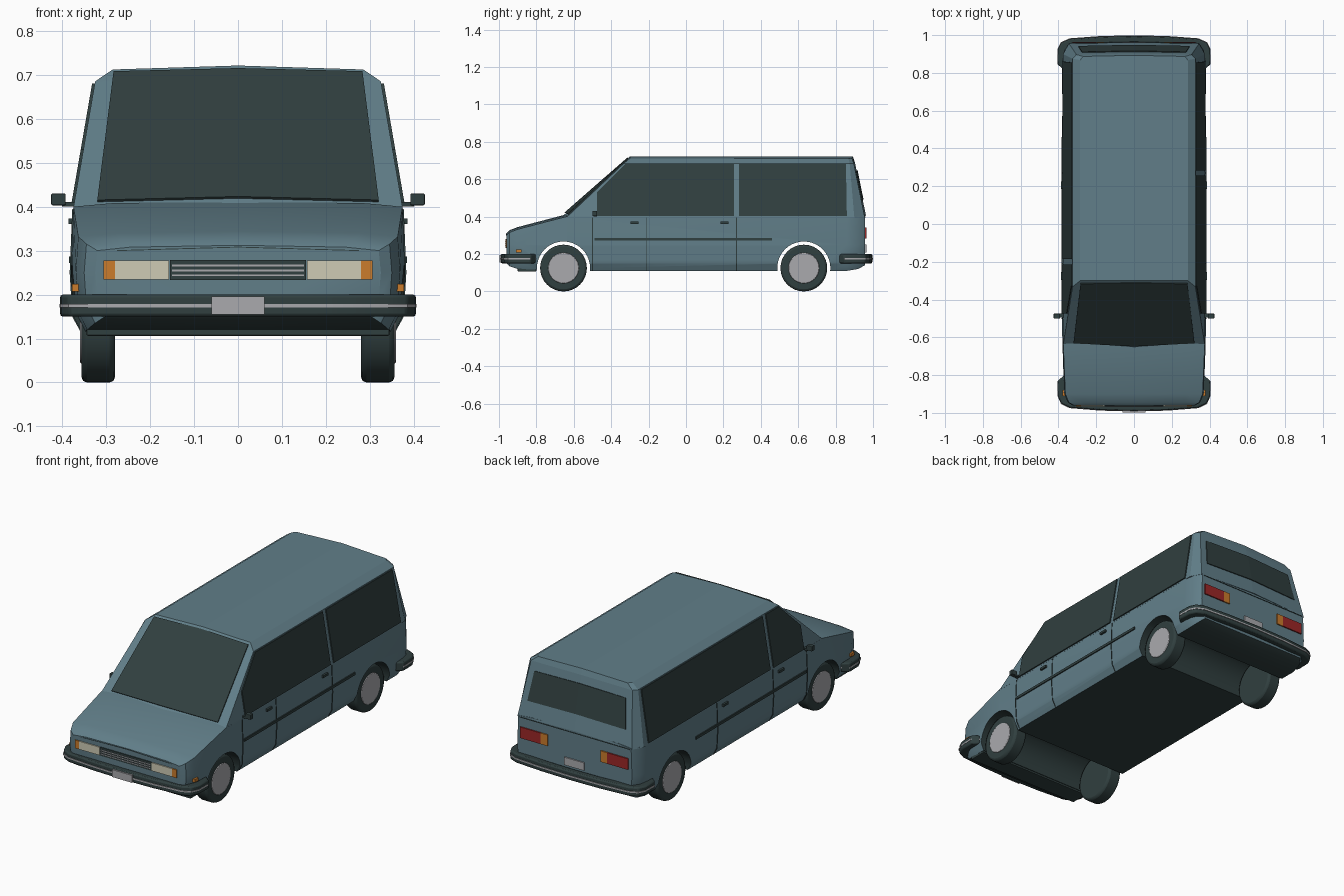
import bpy, bmesh, math
from mathutils import Vector

if "Cube" in bpy.data.objects:
    bpy.data.objects.remove(bpy.data.objects["Cube"], do_unlink=True)


def material(name, r, g, b):
    m = bpy.data.materials.new(name)
    m.use_nodes = True
    m.diffuse_color = (r, g, b, 1)
    m.node_tree.nodes["Principled BSDF"].inputs["Base Color"].default_value = (r, g, b, 1)
    return m


BLUE = material("blue_paint", .12, .21, .25)
DARK = material("dark_trim", .03, .05, .05)
CREAM = material("headlight_cream", .62, .6, .46)
ORANGE = material("indicator_orange", .6, .2, .025)
RED = material("tail_red", .33, .02, .02)
SILVER = material("silver", .4, .4, .42)


def mesh(name, verts, faces, mat, solid=0, bevel=0, smooth=False):
    me = bpy.data.meshes.new(name)
    me.from_pydata([tuple(v) for v in verts], [], faces)
    bm = bmesh.new()
    bm.from_mesh(me)
    bmesh.ops.recalc_face_normals(bm, faces=bm.faces)
    bm.to_mesh(me)
    bm.free()
    me.materials.append(mat)
    ob = bpy.data.objects.new(name, me)
    bpy.context.collection.objects.link(ob)
    if solid:
        mod = ob.modifiers.new("thickness", "SOLIDIFY")
        mod.thickness, mod.offset = solid, 0
    if bevel:
        mod = ob.modifiers.new("bevel", "BEVEL")
        mod.width, mod.segments = bevel, 2
    if smooth:
        shade(ob)
    return ob


def shade(ob):
    bpy.ops.object.select_all(action="DESELECT")
    ob.select_set(True)
    bpy.context.view_layer.objects.active = ob
    bpy.ops.object.shade_smooth_by_angle(angle=math.radians(30))


def loft(name, rings, mat, caps=True, closed=True, **kw):
    n = len(rings[0])
    faces = []
    for r in range(len(rings) - 1):
        for i in range(n if closed else n - 1):
            j = (i + 1) % n
            faces.append((r * n + i, r * n + j, (r + 1) * n + j, (r + 1) * n + i))
    if caps:
        faces += [tuple(range(n)), tuple(range((len(rings) - 1) * n, len(rings) * n))]
    return mesh(name, [p for r in rings for p in r], faces, mat, **kw)


def strip(name, a, b, mat):
    return loft(name, [a, b], mat, caps=False, closed=False, solid=.006)


def box(name, x, y, z, mat, bevel=0):
    rings = [[(x[0], y[0], h), (x[1], y[0], h), (x[1], y[1], h), (x[0], y[1], h)] for h in z]
    return loft(name, rings, mat, bevel=bevel)


def cylinder(name, x0, x1, y, z, r, mat, bevel=0, smooth=True, n=32):
    angles = [2 * math.pi * i / n for i in range(n)]
    rings = [[(x, y + r * math.cos(a), z + r * math.sin(a)) for a in angles] for x in (x0, x1)]
    return loft(name, rings, mat, bevel=bevel, smooth=smooth)


# Lower body: cross-sections from nose to tail (y, half width, bottom, top)
stations = [(-.96, .325, .15, .30), (-.945, .35, .135, .315), (-.9, .369, .12, .332),
            (-.64, .38, .11, .40), (.86, .38, .11, .40), (.92, .37, .12, .40), (.957, .345, .14, .40)]
rings = []
for y, w, zb, zt in stations:
    half = [(w * .93, zb), (w * .985, zb + .04), (w, .25), (w * .985, zt), (w * .75, zt + .008)]
    rings.append([(0, y, zb)] + [(x, y, z) for x, z in half] + [(0, y, zt + .012)]
                 + [(-x, y, z) for x, z in reversed(half)])
body = loft("lower_body", rings, BLUE)
body.data.materials.append(DARK)

# Wheel tunnels cut across the full width
WHEELS = {"front": -.655, "rear": .63}
AXLE = .125
for y in WHEELS.values():
    cutter = cylinder("wheel_tunnel_cutter", -.6, .6, y, AXLE, .142, DARK, smooth=False, n=40)
    cutter.hide_render = True
    mod = body.modifiers.new("tunnel", "BOOLEAN")
    mod.operation, mod.object, mod.solver = "DIFFERENCE", cutter, "EXACT"
    bpy.ops.object.select_all(action="DESELECT")
    body.select_set(True)
    bpy.context.view_layer.objects.active = body
    bpy.ops.object.modifier_apply(modifier=mod.name)
    bpy.data.objects.remove(cutter, do_unlink=True)
for f in body.data.polygons:
    in_tunnel = any(math.hypot(f.center.y - y, f.center.z - AXLE) < .146 for y in WHEELS.values())
    if f.normal.z < -.6 or (in_tunnel and abs(f.normal.x) < .3):
        f.material_index = 1
shade(body)

# Cabin: belt, gutter and roof rings
levels = [(.375, -.64, .90, .345, .956, .395, -.655, .012),
          (.325, -.332, .875, .305, .897, .685, -.332, .005),
          (.285, -.30, .868, .27, .887, .712, -.30, .009)]
verts = []
for x, yf, ys, xr, yr, z, yc, crown in levels:
    verts += [(x, yf, z), (x, ys, z), (xr, yr, z), (0, yr + .006, z + crown),
              (-xr, yr, z), (-x, ys, z), (-x, yf, z), (0, yc, z + crown)]
faces = [(r + i, r + (i + 1) % 8, r + 8 + (i + 1) % 8, r + 8 + i) for r in (0, 8) for i in range(8)]
faces += [(23, 16, 17, 18, 19), (19, 20, 21, 22, 23), (7, 0, 1, 2, 3), (3, 4, 5, 6, 7)]
mesh("cabin", verts, faces, BLUE)


# Windscreen and rear window
def screen_row(x, z, zc):
    side = (-.64 + 1.075 * (z - .397)) - .004
    mid = (-.655 + 1.145 * (zc - .407)) - .004
    return [(-x, side, z + .003), (0, mid, zc + .003), (x, side, z + .003)]


def rear_row(x, z):
    y = .958 - .203 * (z - .395)
    return [(-x, y, z), (0, y + .006, z + .008), (x, y, z)]


strip("windscreen", screen_row(.32, .41, .418), screen_row(.283, .703, .71), DARK)
strip("rear_window", rear_row(.295, .485), rear_row(.275, .64), DARK)

# Nose: grille, lamps, bonnet seam
box("grille", (-.155, .155), (-.965, -.957), (.233, .279), DARK)
for z in (.244, .255, .266):
    box("grille_bar", (-.15, .15), (-.968, -.963), (z - .002, z + .002), SILVER)
strip("bonnet_seam", [(-.275, -.958, .299), (0, -.959, .307), (.275, -.958, .299)],
      [(-.275, -.958, .301), (0, -.959, .309), (.275, -.958, .301)], DARK)
strip("hatch_seam", [(-.33, .957, .392), (.33, .957, .392)], [(-.33, .957, .395), (.33, .957, .395)], DARK)


def cabin_side(z):
    return .375 - .1724 * (z - .395) + .003


SECTION = [(.355, .112), (.376, .15), (.382, .25), (.376, .395)]

for s, side, post in ((1, "left", .27), (-1, "right", -.2)):
    def span(a, b):
        return sorted((s * a, s * b))

    # Lamps
    box(side + "_headlight", span(.157, .28), (-.966, -.957), (.234, .278), CREAM)
    box(side + "_front_indicator", span(.28, .306), (-.966, -.95), (.234, .278), ORANGE)
    box(side + "_side_indicator", span(.362, .378), (-.91, -.88), (.207, .224), ORANGE)
    box(side + "_tail_light", span(.2, .325), (.954, .964), (.283, .343), RED)
    box(side + "_rear_indicator", span(.16, .2), (.954, .964), (.283, .343), ORANGE)

    # Side windows either side of the post
    front = [(-.475, .403), (post - .014, .403), (post - .014, .68), (-.325, .68), (-.475, .53)]
    rear = [(post + .014, .403), (.86, .403), (.855, .68), (post + .014, .68)]
    for name, pts in (("front", front), ("rear", rear)):
        mesh(f"{side}_{name}_side_window", [(s * cabin_side(z), y, z) for y, z in pts],
             [tuple(range(len(pts)))], DARK, solid=.006)

    # Door gaps, rub strip and handles
    for y in (-.5, -.21, .27):
        strip(side + "_door_gap", [(s * (x - .002), y - .002, z) for x, z in SECTION],
              [(s * (x - .002), y + .002, z) for x, z in SECTION], DARK)
    box(side + "_rub_strip", span(.374, .385), (-.49, .46), (.272, .286), DARK)
    for y in (-.275, .205):
        box(side + "_door_handle", span(.37, .386), (y - .021, y + .021), (.36, .373), DARK)

    # Door mirror
    box(side + "_mirror_arm", span(.365, .4), (-.495, -.475), (.4, .41), DARK)
    box(side + "_mirror", span(.392, .425), (-.5, -.475), (.403, .43), DARK, bevel=.003)

    # Wheels
    for axle, y in WHEELS.items():
        cylinder(f"{side}_{axle}_tyre", s * .28, s * .356, y, AXLE, AXLE, DARK, bevel=.012)
        cylinder(f"{side}_{axle}_hub", s * .34, s * .359, y, AXLE, .082, SILVER, bevel=.003)


# Wrap-round bumpers with a bright insert
def bumper(name, path, low, high, grow, mat, bevel):
    half = [Vector(p) for p in path]
    outer = half + [Vector((-p.x, p.y)) for p in reversed(half[:-1])]
    rings = []
    for p in outer:
        q = Vector((p.x * .91, p.y * .965))
        p = p * grow
        rings.append([(p.x, p.y, low), (p.x, p.y, high), (q.x, q.y, high), (q.x, q.y, low)])
    loft(name, rings, mat, bevel=bevel, smooth=True)


front_path = [(.405, -.83), (.403, -.91), (.385, -.95), (.34, -.972), (.18, -.985), (0, -.99)]
rear_path = [(.405, .845), (.403, .925), (.385, .96), (.34, .98), (.18, .992), (0, .996)]
for name, path in (("front_bumper", front_path), ("rear_bumper", rear_path)):
    bumper(name, path, .15, .2, 1, DARK, .007)
    bumper(name + "_insert", path, .171, .179, 1.003, SILVER, 0)

# Number plates, blank
box("front_plate", (-.06, .06), (-.998, -.985), (.155, .195), SILVER)
box("rear_plate", (-.06, .06), (.954, .964), (.208, .25), SILVER)
# Front valance under the bumper
box("front_valance", (-.345, .345), (-.9, -.8), (.106, .13), DARK, bevel=.004)
